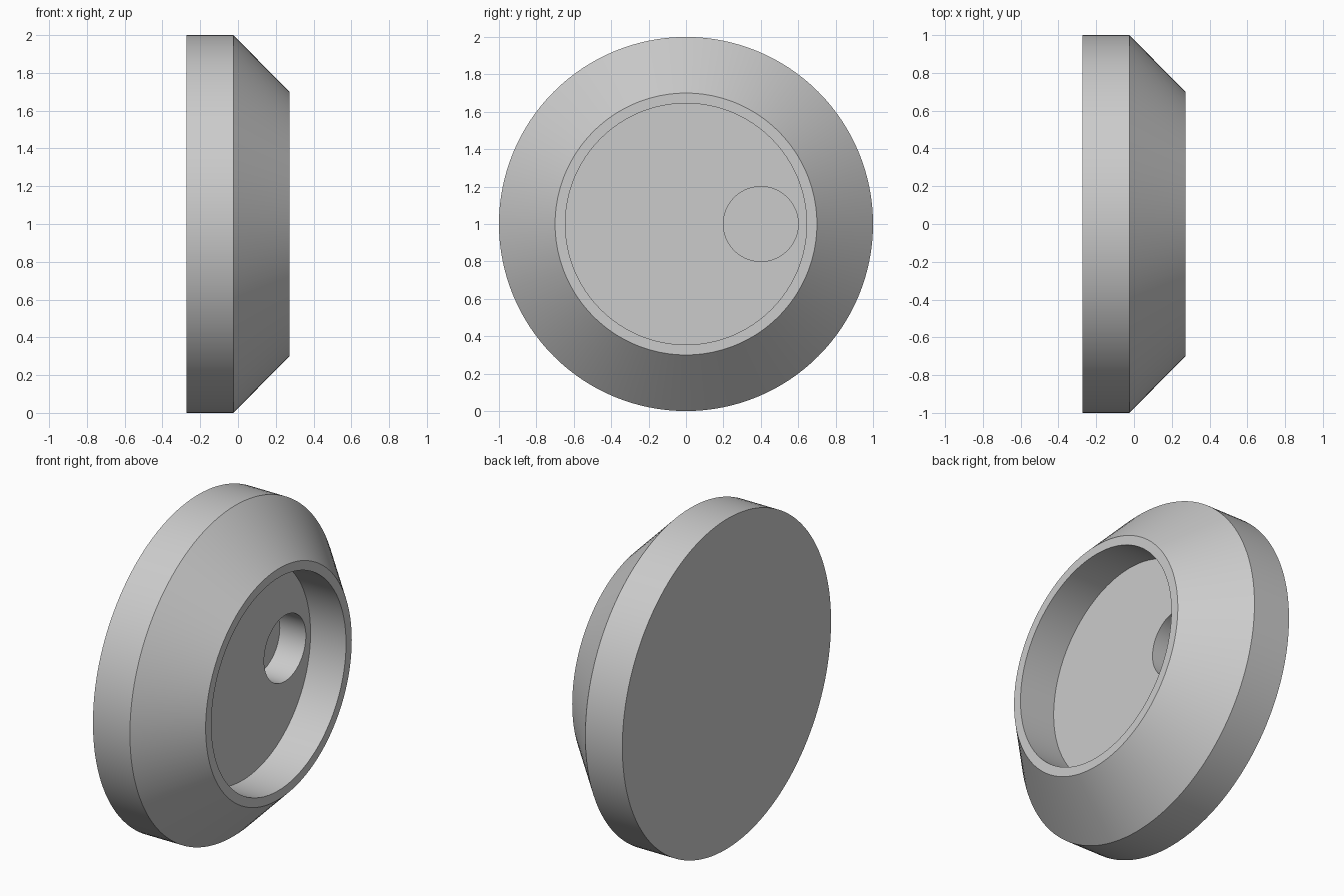
import bpy, bmesh
from math import sin, cos, tau, radians

cube = bpy.data.objects.get("Cube")
if cube:
    bpy.data.objects.remove(cube, do_unlink=True)

SEGMENTS = 128

grey = bpy.data.materials.new("light_grey")
grey.use_nodes = True
colour = (0.6, 0.6, 0.6, 1)
grey.diffuse_color = colour
grey.node_tree.nodes["Principled BSDF"].inputs["Base Color"].default_value = colour

# Rings from the back plate round to the bottom of the hole: x, radius, centre y
RINGS = [
    (-0.273, 1.0, 0),     # back edge
    (-0.025, 1.0, 0),     # end of straight rim
    (0.273, 0.70, 0),     # end of bevelled cone
    (0.273, 0.645, 0),    # recess lip
    (0.035, 0.645, 0),    # recess floor edge
    (0.035, 0.20, 0.40),  # off-centre hole mouth
    (-0.14, 0.20, 0.40),  # hole bottom
]


def add_ring(bm, x, radius, cy):
    angles = [tau * i / SEGMENTS for i in range(SEGMENTS)]
    return [bm.verts.new((x, cy + radius * cos(a), 1 + radius * sin(a))) for a in angles]


bm = bmesh.new()
loops = [add_ring(bm, *ring) for ring in RINGS]
for a, b in zip(loops, loops[1:]):
    for i in range(SEGMENTS):
        j = (i + 1) % SEGMENTS
        bm.faces.new((a[i], a[j], b[j], b[i]))

# Flat back and blind hole bottom
bm.faces.new(loops[0])
bm.faces.new(loops[-1])
bmesh.ops.recalc_face_normals(bm, faces=bm.faces)

mesh = bpy.data.meshes.new("recessed_disc")
bm.to_mesh(mesh)
bm.free()
mesh.materials.append(grey)
disc = bpy.data.objects.new("recessed_disc", mesh)
bpy.context.collection.objects.link(disc)

# Smooth round walls, sharp rims
bpy.ops.object.select_all(action='DESELECT')
disc.select_set(True)
bpy.context.view_layer.objects.active = disc
bpy.ops.object.shade_smooth_by_angle(angle=radians(30))
